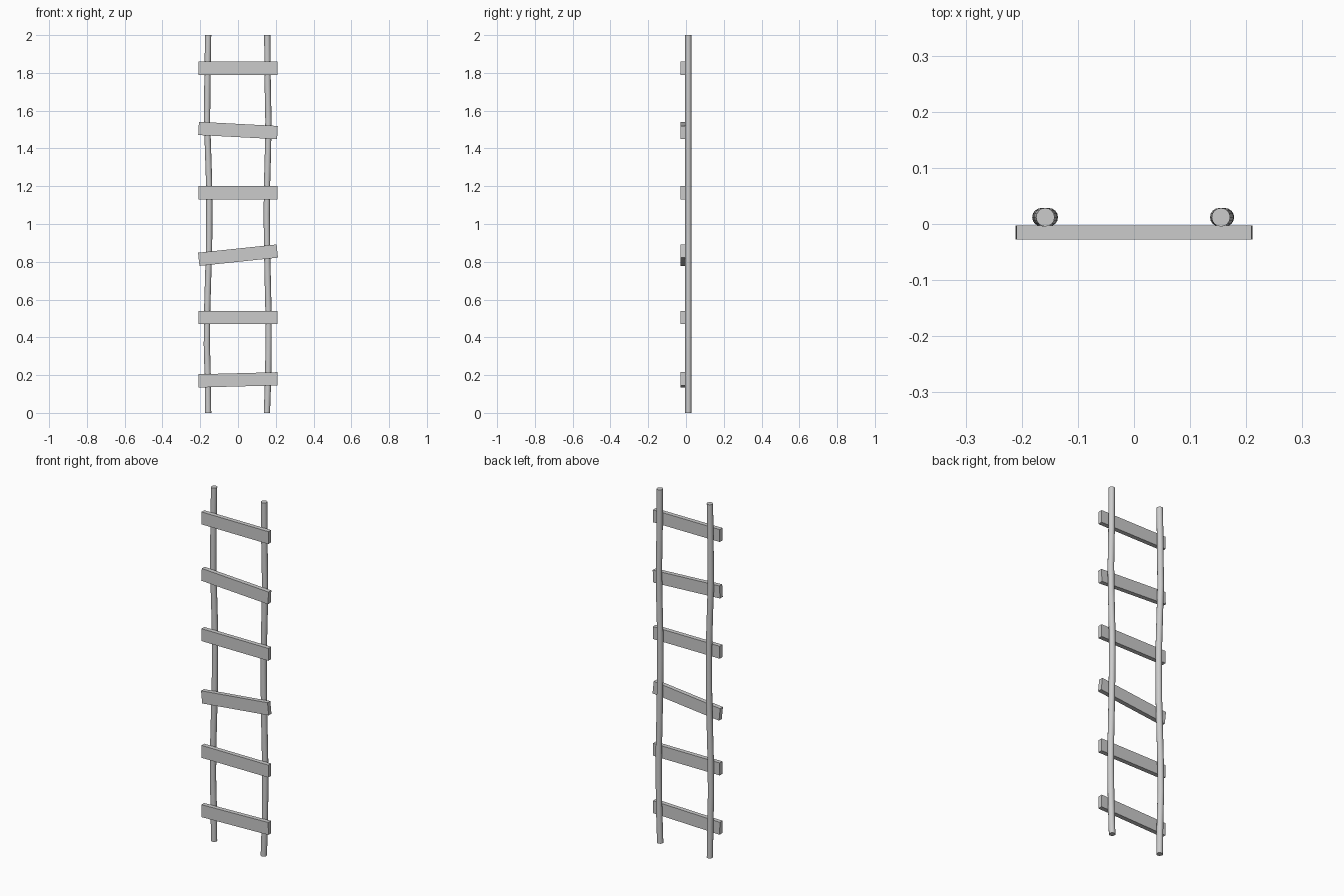
import bpy, bmesh, math
from mathutils import Matrix, Vector

cube = bpy.data.objects.get("Cube")
if cube:
    bpy.data.objects.remove(cube, do_unlink=True)

GREY = (0.6, 0.6, 0.6, 1)
wood = bpy.data.materials.new("plain grey")
wood.use_nodes = True
wood.diffuse_color = GREY
wood.node_tree.nodes["Principled BSDF"].inputs["Base Color"].default_value = GREY


def add_object(name, bm):
    bmesh.ops.recalc_face_normals(bm, faces=bm.faces)
    mesh = bpy.data.meshes.new(name)
    bm.to_mesh(mesh)
    bm.free()
    mesh.materials.append(wood)
    ob = bpy.data.objects.new(name, mesh)
    bpy.context.collection.objects.link(ob)
    return ob


def pole(name, path, radius=0.0165, y=0.012, sides=16):
    """Slightly crooked upright: rings along (x, z) points, capped at both ends."""
    bm = bmesh.new()
    rings = []
    for x, z in path:
        rings.append([bm.verts.new((x + radius * math.cos(a), y + radius * math.sin(a), z))
                      for a in (math.tau * i / sides for i in range(sides))])
    for low, high in zip(rings, rings[1:]):
        for i in range(sides):
            j = (i + 1) % sides
            bm.faces.new((low[i], low[j], high[j], high[i]))
    bm.faces.new(rings[0])
    bm.faces.new(rings[-1])
    ob = add_object(name, bm)
    bpy.ops.object.select_all(action="DESELECT")
    ob.select_set(True)
    bpy.context.view_layer.objects.active = ob
    bpy.ops.object.shade_smooth_by_angle(angle=math.radians(40))


def slat(name, z, tilt):
    """Flat board nailed across the front of the poles."""
    bm = bmesh.new()
    bmesh.ops.create_cube(bm, size=1)
    bmesh.ops.scale(bm, vec=Vector((0.418, 0.025, 0.07)), verts=bm.verts)
    place = Matrix.Translation((0, -0.0155, z)) @ Matrix.Rotation(math.radians(tilt), 4, "Y")
    bmesh.ops.transform(bm, matrix=place, verts=bm.verts)
    add_object(name, bm)


# Uprights
pole("right_pole", [(-0.158, 0), (-0.160, 0.18), (-0.165, 0.36), (-0.163, 0.55), (-0.158, 0.72),
                    (-0.153, 0.88), (-0.152, 1.1), (-0.153, 1.22), (-0.159, 1.4),
                    (-0.164, 1.55), (-0.162, 1.75), (-0.158, 2)])
pole("left_pole", [(0.153, 0), (0.160, 0.2), (0.162, 0.4), (0.161, 0.55), (0.157, 0.72),
                   (0.154, 0.88), (0.152, 1.05), (0.154, 1.22), (0.159, 1.4),
                   (0.161, 1.55), (0.157, 1.75), (0.155, 2)])

# Rungs, from the bottom up: height and tilt in degrees
rungs = [(0.175, -1.5), (0.505, 0), (0.835, -6), (1.165, 0), (1.495, 3), (1.825, 0)]
for n, (z, tilt) in enumerate(rungs, 1):
    slat(f"rung_{n}", z, tilt)
